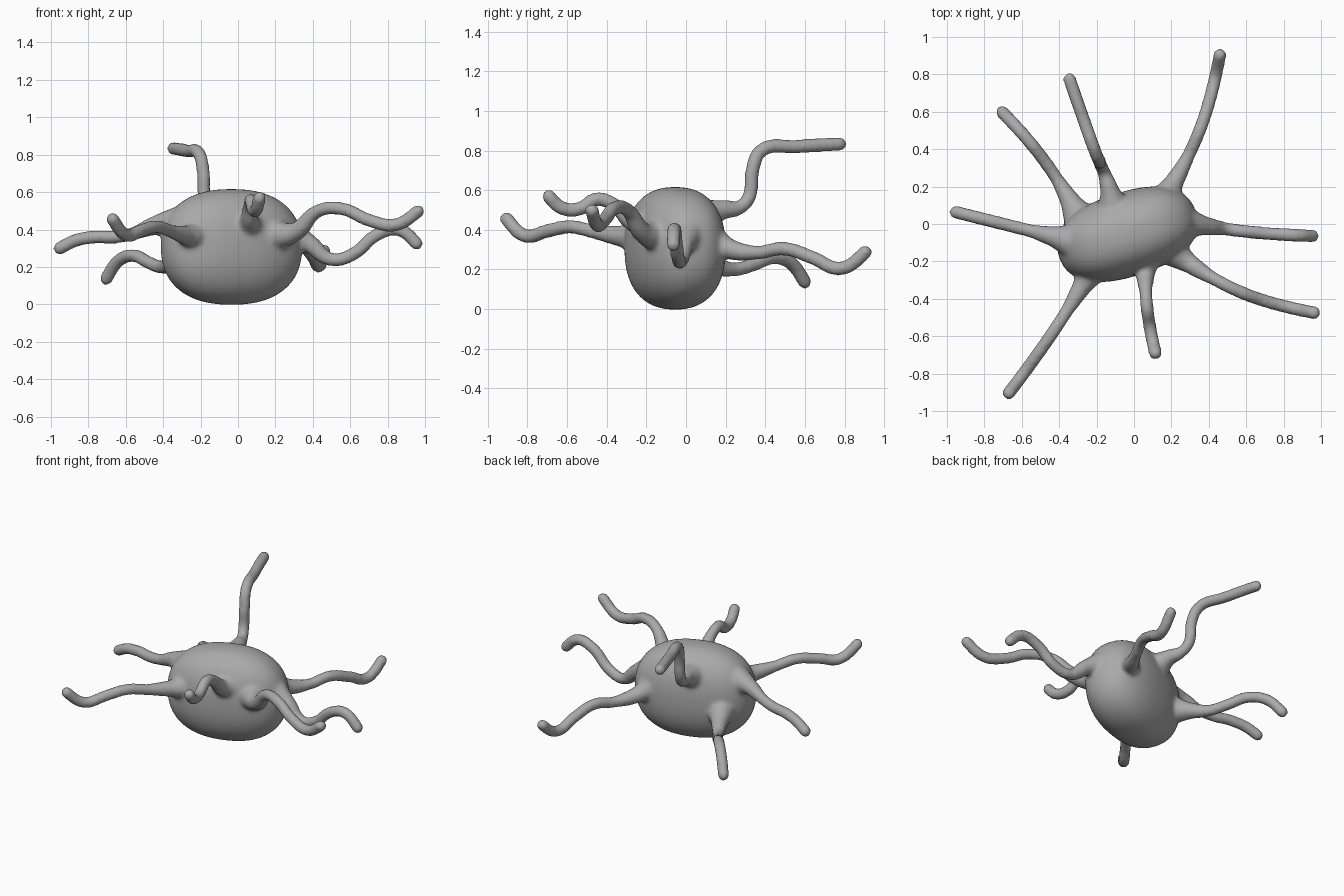
import bpy, bmesh, math
from mathutils import Vector, Matrix

cube = bpy.data.objects.get("Cube")
if cube:
    bpy.data.objects.remove(cube, do_unlink=True)

# Single grey material
grey = bpy.data.materials.new("plain grey")
grey.use_nodes = True
grey.diffuse_color = (0.4, 0.4, 0.4, 1)
bsdf = grey.node_tree.nodes["Principled BSDF"]
bsdf.inputs["Base Color"].default_value = (0.4, 0.4, 0.4, 1)

ARM_RADIUS = 0.036
BODY_CENTRE = Vector((-0.035, -0.055, 0.307))


def make_body():
    """Slightly boxy ellipsoid, turned about the vertical."""
    bm = bmesh.new()
    bmesh.ops.create_icosphere(bm, subdivisions=5, radius=1)
    n = 2.35
    for v in bm.verts:
        d = v.co.normalized()
        d /= sum(abs(c) ** n for c in d) ** (1 / n)
        v.co = (d.x * 0.385, d.y * 0.225, d.z * 0.309)
    bm.transform(Matrix.Translation(BODY_CENTRE) @ Matrix.Rotation(math.radians(18), 4, 'Z'))
    mesh = bpy.data.meshes.new("tentacled_body")
    bm.to_mesh(mesh)
    bm.free()
    ob = bpy.data.objects.new("tentacled_body", mesh)
    bpy.context.collection.objects.link(ob)
    return ob


def wavy_path(root, tip, bow, heights):
    """Evenly spaced points from root to tip, bowed sideways, at the given heights."""
    root, tip = Vector(root), Vector(tip)
    along = (tip - root).normalized()
    side = Vector((-along.y, along.x))
    path = []
    for i, z in enumerate(heights):
        t = i / (len(heights) - 1)
        p = root.lerp(tip, t) + side * bow * math.sin(math.pi * t)
        path.append(Vector((p.x, p.y, z)))
    return path


def make_arm(name, path):
    """Round arm, flared at the root and rounded at the tip."""
    pts = [Vector(p) for p in path]
    back = (pts[-2] - pts[-1]).normalized()
    pts.insert(-1, pts[-1] + back * 0.022)
    radii = [2.5, 1.45] + [1.0] * (len(pts) - 3) + [0.55]
    curve = bpy.data.curves.new(name, 'CURVE')
    curve.dimensions = '3D'
    curve.bevel_depth = ARM_RADIUS
    curve.bevel_resolution = 4
    curve.resolution_u = 10
    curve.use_fill_caps = True
    spline = curve.splines.new('BEZIER')
    spline.bezier_points.add(len(pts) - 1)
    for bp, co, r in zip(spline.bezier_points, pts, radii):
        bp.co = co
        bp.radius = r
        bp.handle_left_type = bp.handle_right_type = 'AUTO'
    ob = bpy.data.objects.new(name, curve)
    bpy.context.collection.objects.link(ob)
    return ob


# Wavy arms: root, tip, sideways bow, heights from root to tip
wavy_arms = {
    "right_arm": ((-0.34, -0.09), (-0.98, 0.07), 0, (0.43, 0.42, 0.38, 0.36, 0.36, 0.34, 0.285)),
    "back_right_arm": ((-0.29, 0.03), (-0.72, 0.615), -0.03, (0.25, 0.22, 0.20, 0.225, 0.26, 0.235, 0.115)),
    "back_left_arm": ((0.14, 0.10), (0.465, 0.93), -0.05, (0.36, 0.30, 0.285, 0.305, 0.26, 0.205, 0.305)),
    "left_arm": ((0.26, 0.01), (0.98, -0.065), -0.015, (0.38, 0.325, 0.24, 0.27, 0.37, 0.40, 0.305)),
    "front_left_arm": ((0.18, -0.13), (0.99, -0.48), -0.06, (0.37, 0.385, 0.50, 0.51, 0.45, 0.425, 0.515)),
    "front_arm": ((0.06, -0.18), (0.12, -0.715), -0.02, (0.42, 0.445, 0.525, 0.555, 0.505, 0.51, 0.59)),
    "front_right_arm": ((-0.21, -0.22), (-0.685, -0.925), 0.015, (0.36, 0.37, 0.39, 0.415, 0.395, 0.37, 0.475)),
}
arms = [make_arm(name, wavy_path(*spec)) for name, spec in wavy_arms.items()]

# Arm at the back that rises steeply and then runs level
arms.append(make_arm("raised_back_arm", [
    (-0.11, 0.09, 0.47), (-0.13, 0.18, 0.50), (-0.16, 0.275, 0.515), (-0.18, 0.32, 0.57),
    (-0.185, 0.335, 0.70), (-0.205, 0.38, 0.80), (-0.27, 0.56, 0.82), (-0.355, 0.805, 0.835)]))

# Turn the arms into meshes and merge everything into one skin
body = make_body()
bpy.ops.object.select_all(action='DESELECT')
for ob in arms:
    ob.select_set(True)
bpy.context.view_layer.objects.active = arms[0]
bpy.ops.object.convert(target='MESH')
body.select_set(True)
bpy.context.view_layer.objects.active = body
bpy.ops.object.join()

# Fuse and soften the joints
remesh = body.modifiers.new("fuse", 'REMESH')
remesh.mode = 'VOXEL'
remesh.voxel_size = 0.013
soften = body.modifiers.new("soften", 'SMOOTH')
soften.factor = 0.5
soften.iterations = 8
for name in ("fuse", "soften"):
    bpy.ops.object.modifier_apply(modifier=name)

body.data.materials.clear()
body.data.materials.append(grey)
bpy.ops.object.shade_smooth()
